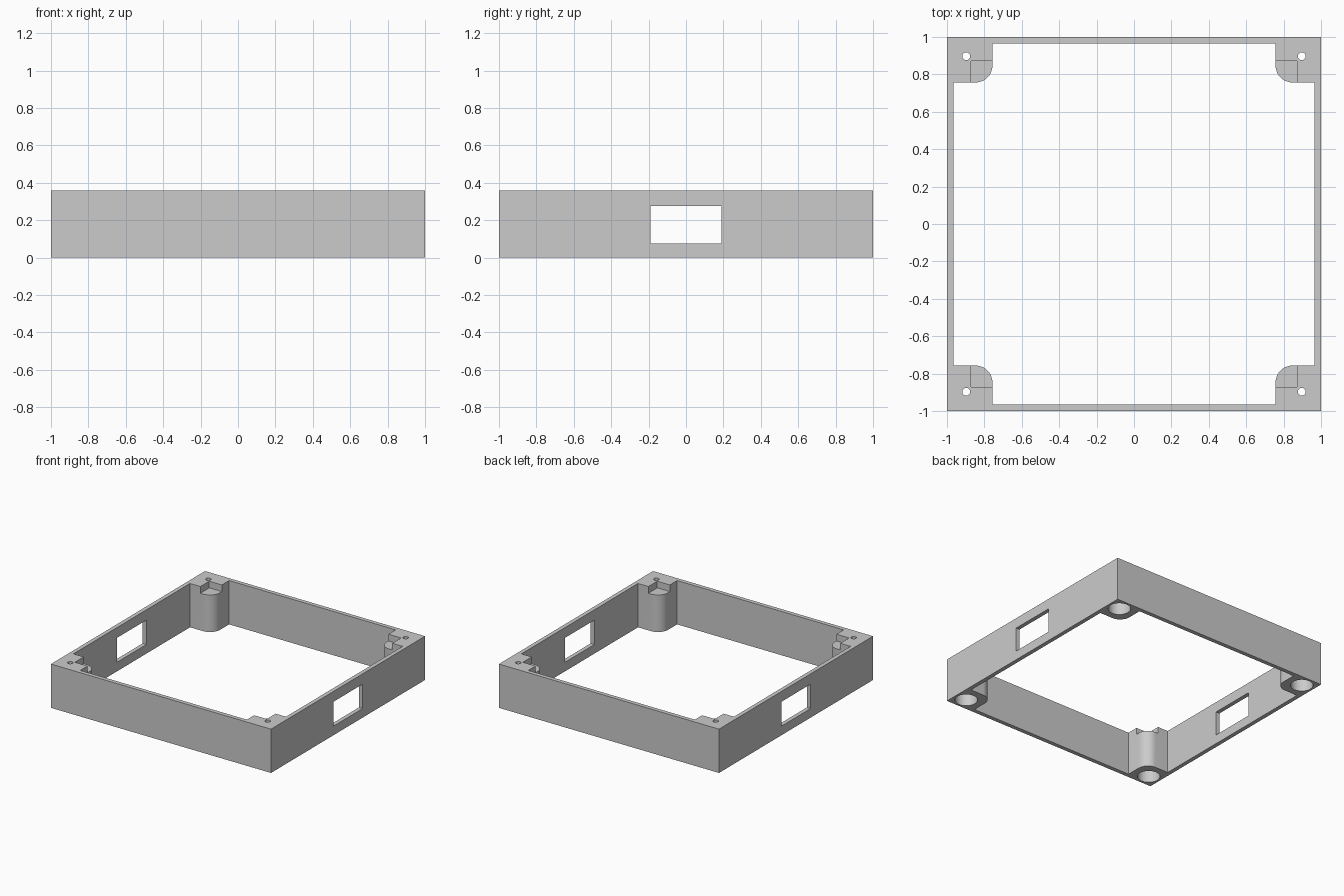
import bpy, bmesh
from math import cos, sin, pi

if "Cube" in bpy.data.objects:
    bpy.data.objects.remove(bpy.data.objects["Cube"])

HEIGHT = 0.36
WALL = 0.966        # inner wall face
POST = 0.757        # inner post face
ROUND = 0.09        # post corner radius
HOLE = 0.897        # screw position
NOTCH = 0.872       # edge of the recess in each post
NOTCH_FLOOR = 0.305
BORE_TOP = 0.25

grey = bpy.data.materials.new("plain_grey")
grey.use_nodes = True
colour = (0.6, 0.6, 0.6, 1)
grey.diffuse_color = colour
grey.node_tree.nodes["Principled BSDF"].inputs["Base Color"].default_value = colour


def prism(name, outline, z0, z1):
    """Extrude a closed counter-clockwise outline from z0 to z1."""
    bm = bmesh.new()
    base = bm.faces.new([bm.verts.new((x, y, z0)) for x, y in outline])
    top = bmesh.ops.extrude_face_region(bm, geom=[base])["geom"]
    verts = [v for v in top if isinstance(v, bmesh.types.BMVert)]
    bmesh.ops.translate(bm, verts=verts, vec=(0, 0, z1 - z0))
    bmesh.ops.recalc_face_normals(bm, faces=bm.faces)
    mesh = bpy.data.meshes.new(name)
    bm.to_mesh(mesh)
    bm.free()
    mesh.materials.append(grey)
    obj = bpy.data.objects.new(name, mesh)
    bpy.context.collection.objects.link(obj)
    return obj


def rectangle(x, y):
    return [(-x, -y), (x, -y), (x, y), (-x, y)]


def circle(cx, cy, radius, sides):
    return [(cx + radius * cos(2 * pi * i / sides),
             cy + radius * sin(2 * pi * i / sides)) for i in range(sides)]


def cut(target, cutter):
    cutter.hide_render = True
    bpy.context.view_layer.objects.active = target
    mod = target.modifiers.new("cut", 'BOOLEAN')
    mod.operation = 'DIFFERENCE'
    mod.solver = 'EXACT'
    mod.object = cutter
    bpy.ops.object.modifier_apply(modifier=mod.name)
    bpy.data.objects.remove(cutter)


# Opening outline: one corner with a rounded post, turned four times
steps = 12
centre = POST + ROUND
corner = [(WALL, POST)]
for i in range(steps + 1):
    a = -pi / 2 - (pi / 2) * i / steps
    corner.append((centre + ROUND * cos(a), centre + ROUND * sin(a)))
corner.append((POST, WALL))
opening = []
for turn in range(4):
    for x, y in corner:
        for _ in range(turn):
            x, y = -y, x
        opening.append((x, y))

# Square frame with its four posts
frame = prism("frame", rectangle(1, 1), 0, HEIGHT)
cut(frame, prism("opening_cutter", opening, -0.1, HEIGHT + 0.1))

# Recess in the top of every post
cut(frame, prism("recess_cutter", rectangle(NOTCH, NOTCH), NOTCH_FLOOR, HEIGHT + 0.1))

# Wide bores from below and screw holes from above
for sx in (-1, 1):
    for sy in (-1, 1):
        x, y = sx * HOLE, sy * HOLE
        cut(frame, prism("bore_cutter", circle(x, y, 0.085, 40), -0.1, BORE_TOP))
        cut(frame, prism("screw_cutter", circle(x, y, 0.021, 24), 0.2, HEIGHT + 0.1))

# Window through both side walls
cut(frame, prism("window_cutter", rectangle(1.2, 0.19), 0.075, 0.275))

bpy.ops.object.select_all(action='DESELECT')
frame.select_set(True)
bpy.context.view_layer.objects.active = frame
bpy.ops.object.shade_smooth_by_angle(angle=pi / 6)
